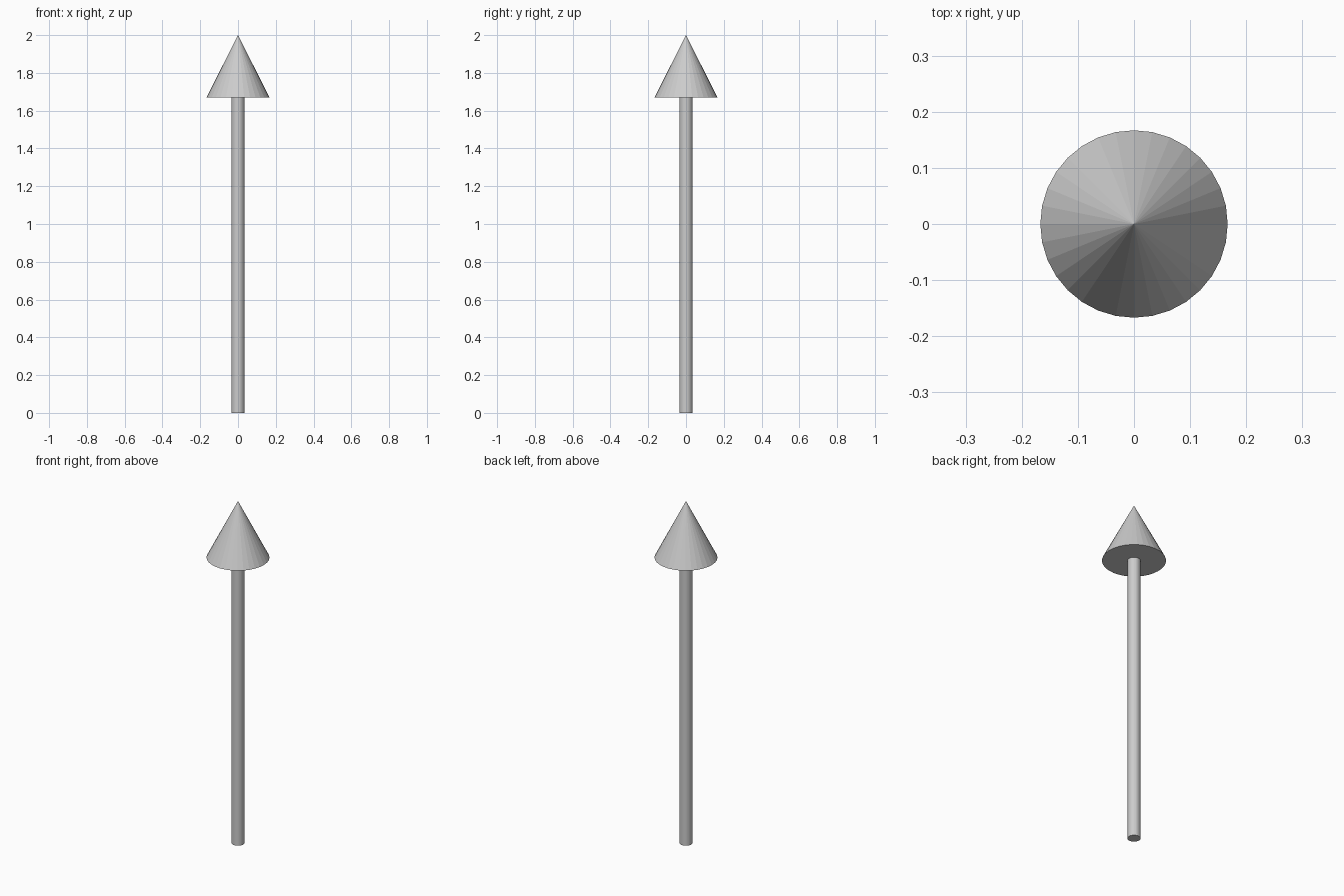
import bpy

if "Cube" in bpy.data.objects:
    bpy.data.objects.remove(bpy.data.objects["Cube"])

SIDES = 32
HEIGHT = 2.0
HEAD_BASE = 1.67
HEAD_RADIUS = 0.167
SHAFT_RADIUS = 0.034

# Shaft: thin flat-sided cylinder from the ground to the underside of the head
bpy.ops.mesh.primitive_cylinder_add(
    vertices=SIDES, radius=SHAFT_RADIUS, depth=HEAD_BASE,
    location=(0, 0, HEAD_BASE / 2))
bpy.context.object.name = "shaft"

# Head: faceted cone with a closed base
head_height = HEIGHT - HEAD_BASE
bpy.ops.mesh.primitive_cone_add(
    vertices=SIDES, radius1=HEAD_RADIUS, radius2=0, depth=head_height,
    location=(0, 0, HEAD_BASE + head_height / 2))
bpy.context.object.name = "arrow_head"
